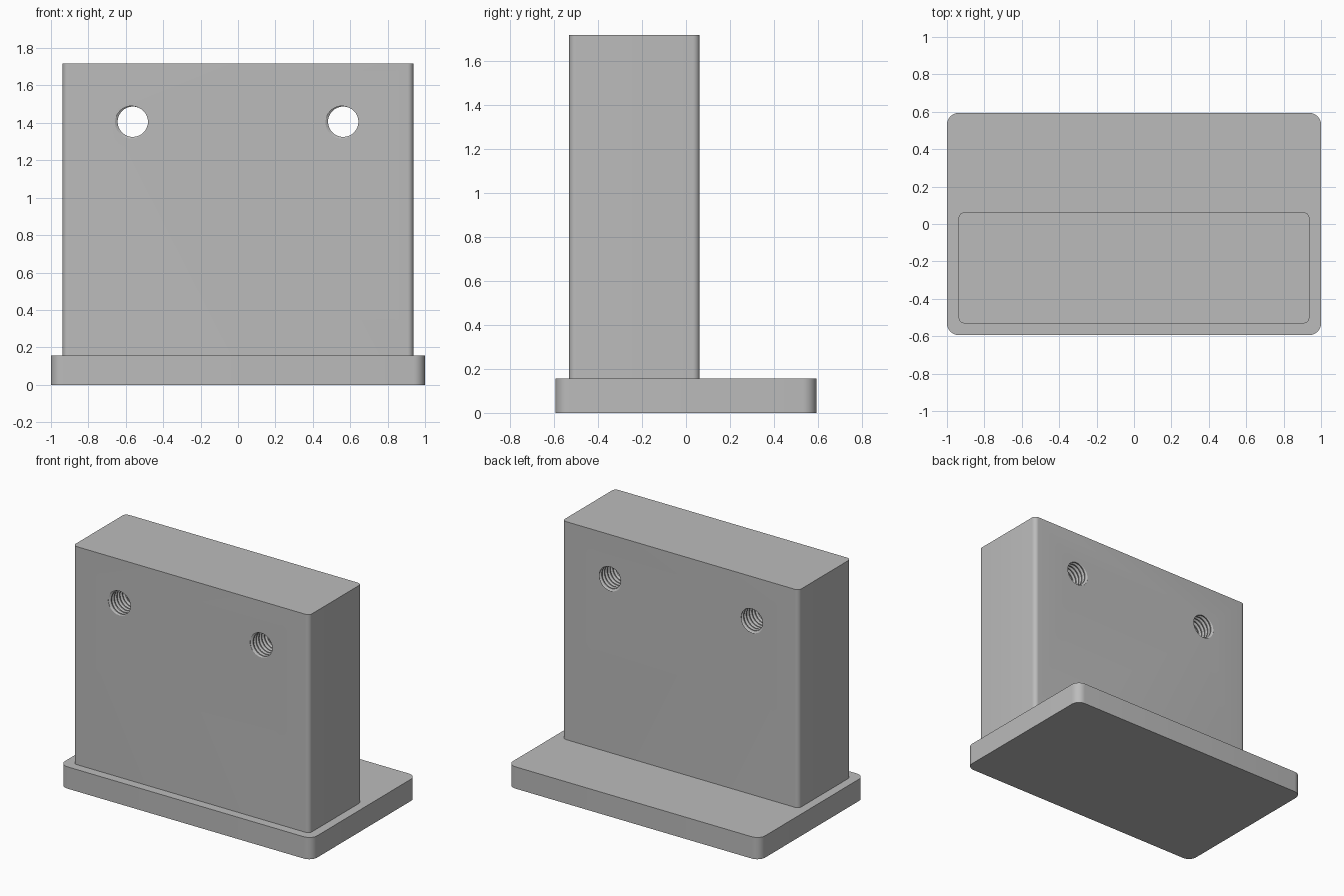
import bpy
import bmesh
import math

cube = bpy.data.objects.get("Cube")
if cube:
    bpy.data.objects.remove(cube, do_unlink=True)

MM = 1 / 32                      # one design millimetre in scene units

grey = bpy.data.materials.new("plain grey")
grey.use_nodes = True
colour = (0.5, 0.5, 0.5, 1)
grey.diffuse_color = colour
grey.node_tree.nodes["Principled BSDF"].inputs["Base Color"].default_value = colour


def add_object(name, bm):
    mesh = bpy.data.meshes.new(name)
    bmesh.ops.recalc_face_normals(bm, faces=bm.faces)
    bm.to_mesh(mesh)
    bm.free()
    mesh.materials.append(grey)
    obj = bpy.data.objects.new(name, mesh)
    bpy.context.collection.objects.link(obj)
    return obj


def make_active(obj):
    bpy.ops.object.select_all(action="DESELECT")
    obj.select_set(True)
    bpy.context.view_layer.objects.active = obj


def rounded_slab(name, size, centre, radius):
    """Box with its four upright edges rounded; sizes in millimetres."""
    bm = bmesh.new()
    bmesh.ops.create_cube(bm, size=1)
    for v in bm.verts:
        v.co = [(v.co[i] * size[i] + centre[i]) * MM for i in range(3)]
    upright = [e for e in bm.edges
               if abs(e.verts[0].co.z - e.verts[1].co.z) > MM]
    bmesh.ops.bevel(bm, geom=upright, offset=radius * MM, segments=8,
                    profile=0.5, affect="EDGES")
    return add_object(name, bm)


def thread_cutter(name, x, z, front, length, minor, major, pitch, start):
    """Solid helical thread along y, overshooting the block at both ends."""
    segments, turns = 32, int(length / pitch) + 6
    # one pitch of the thread: groove floor, flank, crest, flank
    outline = [(-0.06, major), (0.06, major), (0.37, minor), (0.63, minor)]
    bm = bmesh.new()
    rows = []
    for turn in range(turns):
        for offset, r in outline:
            row = []
            for s in range(segments):
                a = start + math.tau * s / segments
                y = front + (turn - 2 + offset - s / segments) * pitch
                row.append(bm.verts.new(((x + r * math.cos(a)) * MM, y * MM,
                                         (z + r * math.sin(a)) * MM)))
            rows.append(row)
    step = len(outline)
    for i in range(len(rows) - 1):
        low, high = rows[i], rows[i + 1]
        for s in range(segments - 1):
            bm.faces.new((low[s], low[s + 1], high[s + 1], high[s]))
        # the last column continues into the previous turn
        if i >= step:
            bm.faces.new((low[-1], rows[i - step][0],
                          rows[i - step + 1][0], high[-1]))
    # close both ends with a fan to a point on the axis
    middle = (front + length / 2) * MM
    rim = [e for e in bm.edges if e.is_boundary]
    for y, side in ((front - 5 * pitch, -1), (front + length + 5 * pitch, 1)):
        tip = bm.verts.new((x * MM, y * MM, z * MM))
        for e in rim:
            if (e.verts[0].co.y - middle) * side > 0:
                bm.faces.new((e.verts[0], e.verts[1], tip))
    cutter = add_object(name, bm)
    cutter.hide_render = True
    return cutter


# Base plate and upright block
base = rounded_slab("base_plate", (64, 38, 5), (0, 0, 2.5), 2)
block = rounded_slab("upright_block", (60, 19, 50), (0, -7.5, 30), 1)

# Pair of threaded holes running through the block
for side, x in (("right", -18), ("left", 18)):
    cutter = thread_cutter(side + "_thread_cutter", x, 45, -17, 19,
                           2.6, 3.05, 1, math.radians(205))
    cut = block.modifiers.new(side + "_threaded_hole", "BOOLEAN")
    cut.operation = "DIFFERENCE"
    cut.solver = "EXACT"
    cut.object = cutter
    make_active(block)
    bpy.ops.object.modifier_apply(modifier=cut.name)
    bpy.data.objects.remove(cutter, do_unlink=True)

for obj in (base, block):
    make_active(obj)
    bpy.ops.object.shade_smooth_by_angle(angle=math.radians(30))
